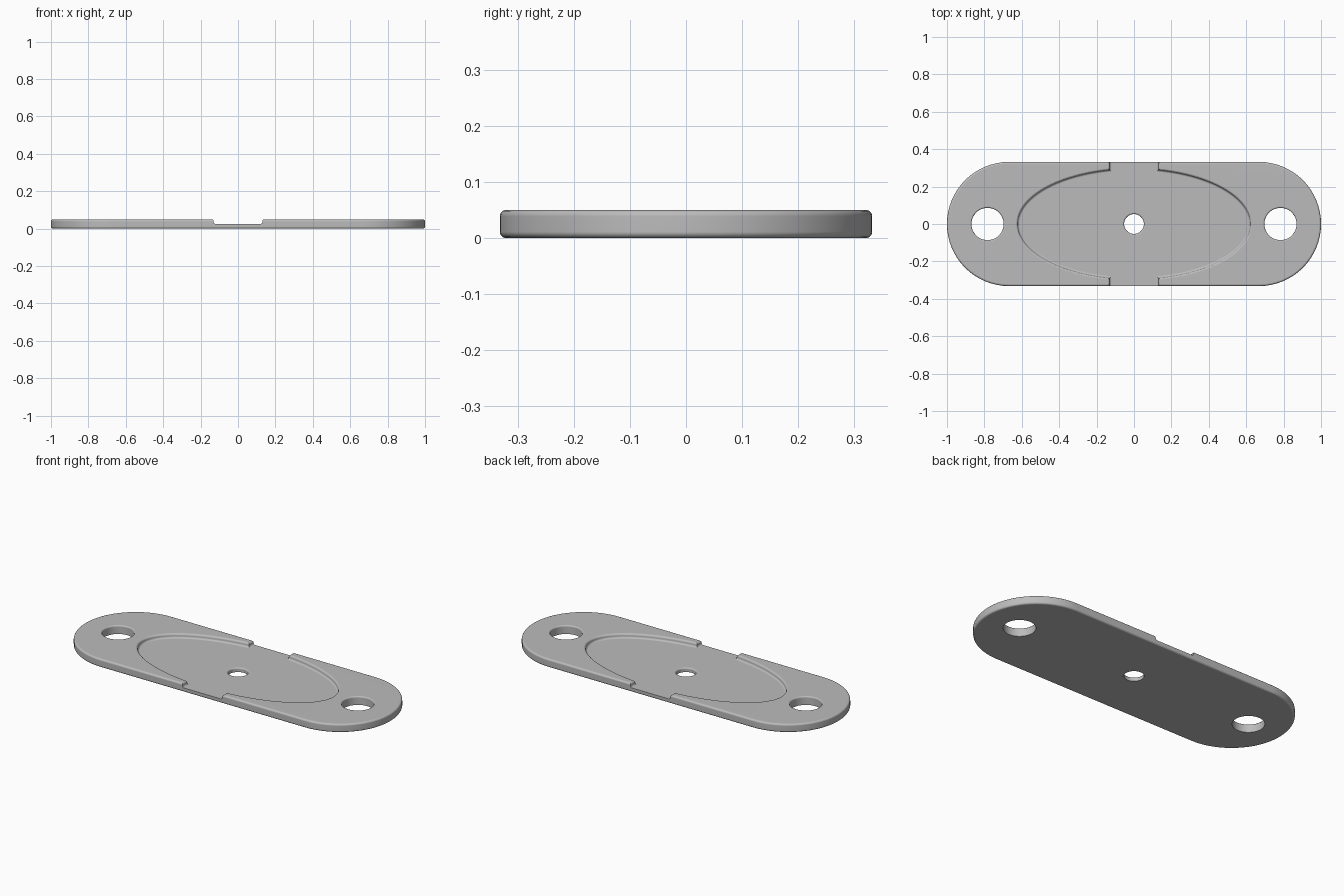
import bpy, bmesh, math
from math import sin, cos, pi

if "Cube" in bpy.data.objects:
    bpy.data.objects.remove(bpy.data.objects["Cube"])

T, FLOOR = 0.05, 0.025      # plate thickness, recess floor height
F = 0.011                   # fillet radius

grey = bpy.data.materials.new("plain grey")
grey.diffuse_color = (0.5, 0.5, 0.5, 1)
grey.use_nodes = True
grey.node_tree.nodes["Principled BSDF"].inputs["Base Color"].default_value = grey.diffuse_color


def arc(co, cz, r, a0, a1, n=5):
    """Profile points (outward offset, height) along an arc in degrees."""
    pts = [math.radians(a0 + (a1 - a0) * i / n) for i in range(n + 1)]
    return [(co + r * cos(a), cz + r * sin(a)) for a in pts]


def ellipse(rx, ry, n, cx=0):
    """Outline function: an ellipse grown by an offset along its normals."""
    def outline(o):
        pts = []
        for i in range(n):
            a = 2 * pi * i / n
            nx, ny = ry * cos(a), rx * sin(a)
            d = math.hypot(nx, ny)
            pts.append((cx + rx * cos(a) + o * nx / d, ry * sin(a) + o * ny / d))
        return pts
    return outline


def stadium(half, r, n=32):
    def outline(o):
        pts = []
        for s in (1, -1):
            for i in range(n + 1):
                a = -pi / 2 + pi * i / n
                pts.append((s * (half - r + (r + o) * cos(a)), s * (r + o) * sin(a)))
        return pts
    return outline


def slot(hx, hy):
    return lambda o: [(-hx - o, -hy), (hx + o, -hy), (hx + o, hy), (-hx - o, hy)]


def loft(name, outline, profile):
    """Stack offset outlines at the profile heights and cap both ends."""
    bm = bmesh.new()
    rings = [[bm.verts.new((x, y, z)) for x, y in outline(o)] for o, z in profile]
    n = len(rings[0])
    for a, b in zip(rings, rings[1:]):
        for i in range(n):
            j = (i + 1) % n
            bm.faces.new((a[i], a[j], b[j], b[i]))
    bm.faces.new(rings[0][::-1])
    bm.faces.new(rings[-1])
    bmesh.ops.recalc_face_normals(bm, faces=bm.faces)
    me = bpy.data.meshes.new(name)
    bm.to_mesh(me)
    bm.free()
    me.materials.append(grey)
    ob = bpy.data.objects.new(name, me)
    bpy.context.collection.objects.link(ob)
    return ob


# Plate with rounded rims
plate = loft("plate", stadium(1.0, 0.332),
             arc(-F, F, F, -90, 0) + arc(-F, T - F, F, 0, 90))

# Recess and side notch: rounded at the floor and at the rim
recess_profile = (arc(-F, FLOOR + F, F, -90, 0) + arc(F, T - F, F, 180, 90)
                  + [(F, T + 0.03)])


def hole_profile(top):
    return [(0, -0.03)] + arc(0.008, top - 0.008, 0.008, 180, 90) + [(0.008, T + 0.03)]


cutters = [
    loft("recess_cutter", ellipse(0.622, 0.295, 96), recess_profile),
    loft("notch_cutter", slot(0.13, 0.5), recess_profile),
    loft("centre_hole_cutter", ellipse(0.053, 0.053, 40), hole_profile(FLOOR)),
]
for s in (-1, 1):
    cutters.append(loft("end_hole_cutter", ellipse(0.086, 0.086, 48, s * 0.783),
                        hole_profile(T)))

bpy.context.view_layer.objects.active = plate
plate.select_set(True)
for c in cutters:
    m = plate.modifiers.new("cut", 'BOOLEAN')
    m.operation, m.solver, m.object = 'DIFFERENCE', 'EXACT', c
    bpy.ops.object.modifier_apply(modifier=m.name)
for c in cutters:
    bpy.data.objects.remove(c, do_unlink=True)

# Smooth fillets with flat faces kept flat
bpy.ops.object.shade_smooth_by_angle(angle=math.radians(35))
w = plate.modifiers.new("flat_faces", 'WEIGHTED_NORMAL')
w.keep_sharp = True
